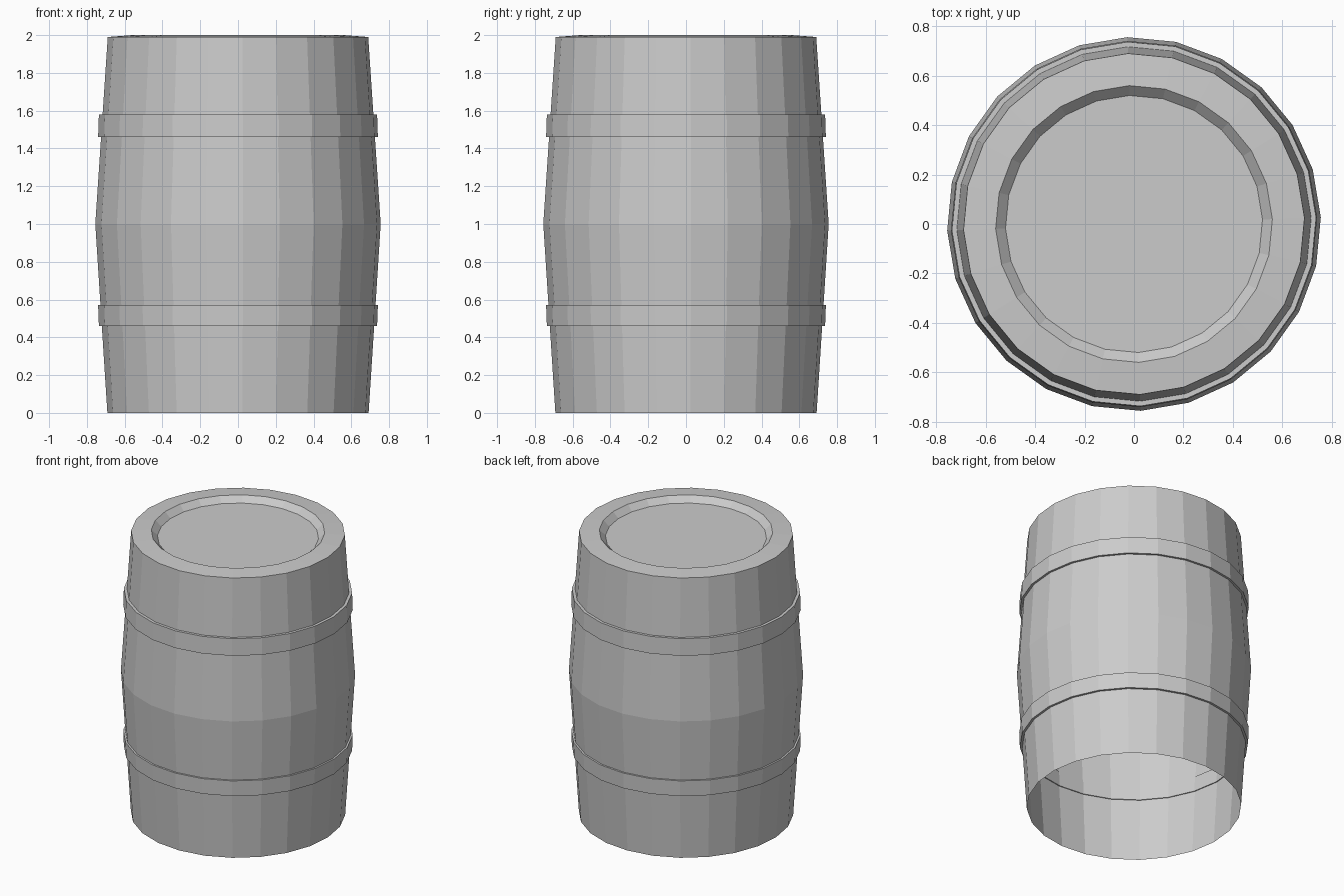
import bpy, bmesh, math

if "Cube" in bpy.data.objects:
    bpy.data.objects.remove(bpy.data.objects["Cube"])

SIDES = 24
TWIST = math.radians(2)


def lathe(name, profile, closed=False, cap_end=False):
    """Spin a list of (radius, z) points around z into flat facets."""
    bm = bmesh.new()
    rings = []
    for r, z in profile:
        ring = []
        for i in range(SIDES):
            a = TWIST + 2 * math.pi * i / SIDES
            ring.append(bm.verts.new((r * math.cos(a), r * math.sin(a), z)))
        rings.append(ring)
    pairs = list(zip(rings, rings[1:]))
    if closed:
        pairs.append((rings[-1], rings[0]))
    for lo, hi in pairs:
        for i in range(SIDES):
            j = (i + 1) % SIDES
            bm.faces.new((lo[i], lo[j], hi[j], hi[i]))
    if cap_end:
        bm.faces.new(rings[-1])
    mesh = bpy.data.meshes.new(name)
    bm.to_mesh(mesh)
    bm.free()
    ob = bpy.data.objects.new(name, mesh)
    bpy.context.collection.objects.link(ob)
    return ob


# Barrel shell: open bottom, bulging sides, rim and recessed lid
lathe("barrel_body",
      [(0.692, 0), (0.756, 1.0), (0.69, 1.99), (0.56, 2.0), (0.52, 1.96)],
      cap_end=True)

# Two hoops, mirrored about the middle of the barrel
lathe("lower_hoop",
      [(0.715, 0.46), (0.737, 0.46), (0.741, 0.57), (0.722, 0.57)], closed=True)
lathe("upper_hoop",
      [(0.718, 1.46), (0.741, 1.46), (0.737, 1.58), (0.712, 1.58)], closed=True)
